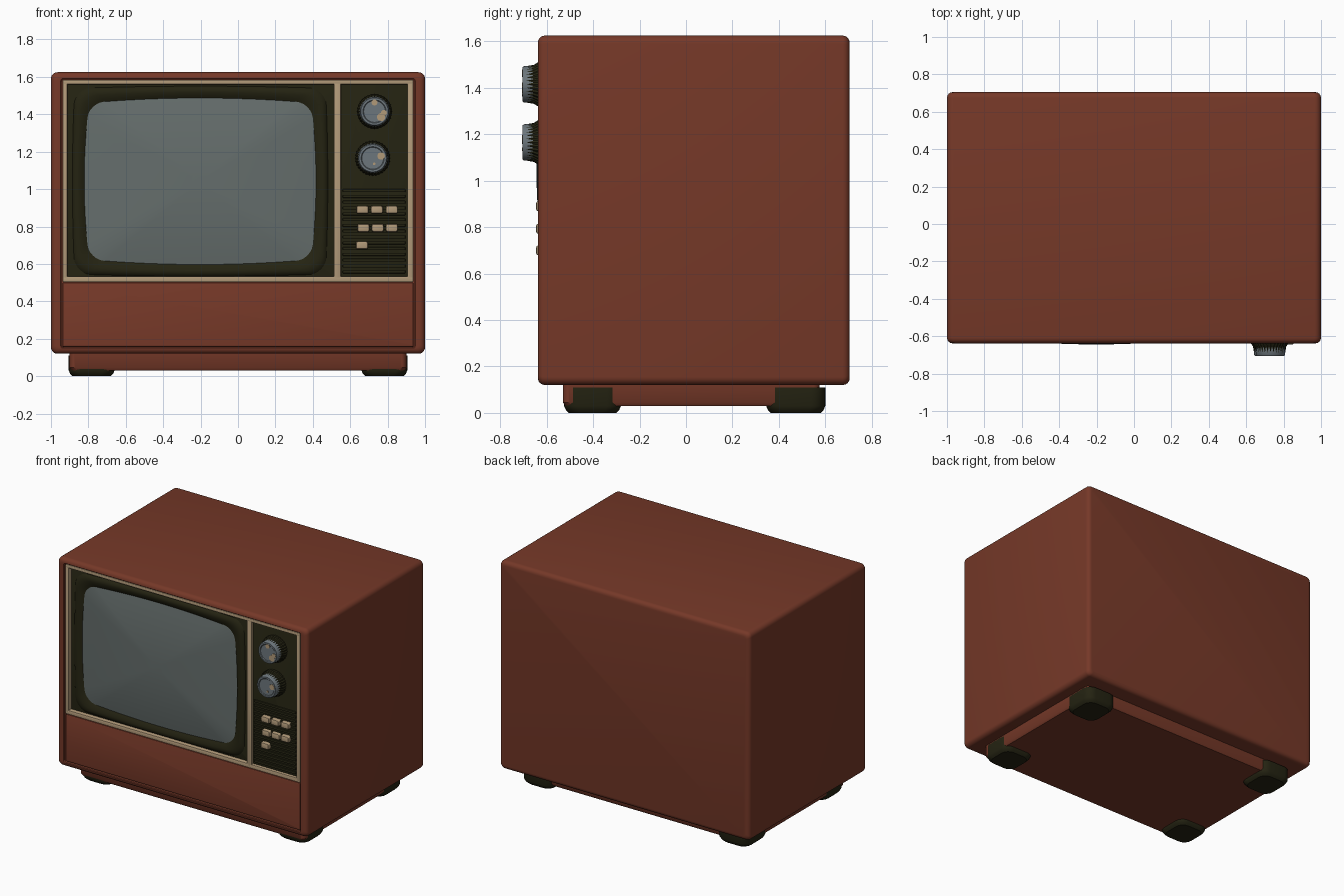
import bpy, bmesh, math

if "Cube" in bpy.data.objects:
    bpy.data.objects.remove(bpy.data.objects["Cube"])


def material(name, *rgb):
    m = bpy.data.materials.new(name)
    m.use_nodes = True
    m.diffuse_color = (*rgb, 1)
    bsdf = m.node_tree.nodes["Principled BSDF"]
    bsdf.inputs["Base Color"].default_value = (*rgb, 1)
    bsdf.inputs["Roughness"].default_value = 0.6
    return m


BROWN = material("red brown", 0.18, 0.04, 0.021)
DARK = material("dark olive", 0.018, 0.017, 0.006)
CREAM = material("cream", 0.44, 0.32, 0.19)
GLASS = material("screen grey", 0.13, 0.155, 0.15)
SILVER = material("knob grey", 0.15, 0.18, 0.20)


def rounded(x0, x1, z0, z1, r, bow=0.0):
    """Rounded rectangle whose sides bulge outward by bow."""
    cx, cz, hw, hh = (x0 + x1) / 2, (z0 + z1) / 2, (x1 - x0) / 2 - bow, (z1 - z0) / 2 - bow
    pts = []
    for k, (sx, sz) in enumerate([(1, 1), (-1, 1), (-1, -1), (1, -1)]):
        for i in range(7):
            a = math.pi / 2 * (k + i / 6)
            pts.append((sx * (hw - r) + r * math.cos(a), sz * (hh - r) + r * math.sin(a)))
    if bow:
        dense = []
        for i, p in enumerate(pts):
            q = pts[(i + 1) % len(pts)]
            steps = 10 if i % 7 == 6 else 1
            dense += [(p[0] + (q[0] - p[0]) * t / steps, p[1] + (q[1] - p[1]) * t / steps)
                      for t in range(steps)]
        pts = [(x + math.copysign(bow, x) * (1 - (z / hh) ** 2) * min(1, abs(x) / hw * 1.0),
                z + math.copysign(bow, z) * (1 - (x / hw) ** 2) * min(1, abs(z) / hh * 1.0))
               for x, z in dense]
    return [(cx + x, cz + z) for x, z in pts]


def circle(cx, cz, r, n=40, knurl=0.0):
    return [(cx + (r - knurl * (i % 2)) * math.cos(math.tau * i / n),
             cz + (r - knurl * (i % 2)) * math.sin(math.tau * i / n)) for i in range(n)]


def loft(name, mat, layers, axis="y", caps=(True, True)):
    """Skin a list of (outline, depth) layers along y or z."""
    bm = bmesh.new()
    rings = [[bm.verts.new((a, d, b) if axis == "y" else (a, b, d)) for a, b in outline]
             for outline, d in layers]
    n = len(rings[0])
    for r0, r1 in zip(rings, rings[1:]):
        for i in range(n):
            j = (i + 1) % n
            bm.faces.new((r0[i], r0[j], r1[j], r1[i]))
    if caps[0]:
        bm.faces.new(rings[0][::-1])
    if caps[1]:
        bm.faces.new(rings[-1])
    bmesh.ops.recalc_face_normals(bm, faces=bm.faces)
    if not any(caps) or not caps[0]:
        # open skins must face the front
        if sum(f.normal.y * f.calc_area() for f in bm.faces) > 0:
            bmesh.ops.reverse_faces(bm, faces=bm.faces)
    mesh = bpy.data.meshes.new(name)
    bm.to_mesh(mesh)
    bm.free()
    mesh.materials.append(mat)
    ob = bpy.data.objects.new(name, mesh)
    bpy.context.collection.objects.link(ob)
    bpy.ops.object.select_all(action="DESELECT")
    ob.select_set(True)
    bpy.context.view_layer.objects.active = ob
    bpy.ops.object.shade_smooth_by_angle(angle=math.radians(35))
    return ob


def block(name, mat, x0, x1, z0, z1, back, front, r=0.005, edge=0.005):
    """Rounded slab with a softened front edge."""
    return loft(name, mat, [
        (rounded(x0, x1, z0, z1, r), back),
        (rounded(x0, x1, z0, z1, r), front + edge),
        (rounded(x0 + edge * .3, x1 - edge * .3, z0 + edge * .3, z1 - edge * .3, r), front + edge * .3),
        (rounded(x0 + edge, x1 - edge, z0 + edge, z1 - edge, r), front)])


# Cabinet: rounded shell with a shallow open front
R = 0.03
BACK, FRONT = 0.705, -0.638


def shell(inset):
    return rounded(-1 + inset, 1 - inset, 0.12 + inset, 1.625 - inset, R + 0.005 - inset * 0.5)


arc = [math.pi / 2 * i / 4 for i in range(5)]
layers = [(shell(R * (1 - math.sin(a))), BACK - R * (1 - math.cos(a))) for a in arc]
layers += [(shell(R * (1 - math.cos(a))), FRONT + R * (1 - math.sin(a))) for a in arc]
layers += [(rounded(-0.948, 0.948, 0.148, 1.592, 0.015), FRONT),
           (rounded(-0.943, 0.943, 0.153, 1.587, 0.015), FRONT + 0.006),
           (rounded(-0.943, 0.943, 0.153, 1.587, 0.015), FRONT + 0.05)]
loft("cabinet", BROWN, layers)
block("lower_front_panel", BROWN, -0.938, 0.938, 0.157, 0.5, -0.58, -0.628, edge=0.008)

# Plinth and four feet
base = [(rounded(-0.9, 0.9, -0.53, 0.575, 0.03), z) for z in (0.14, 0.045)]
base.append((rounded(-0.89, 0.89, -0.52, 0.565, 0.03), 0.03))
loft("plinth", BROWN, base, axis="z")
for side, sx in (("left", 1), ("right", -1)):
    for end, y0, y1 in (("front", -0.525, -0.28), ("rear", 0.345, 0.6)):
        x0, x1 = sorted((sx * 0.66, sx * 0.905))
        foot = [(rounded(x0 + i, x1 - i, y0 + i, y1 - i, 0.06), z)
                for i, z in ((0, 0.11), (0, 0.03), (0.008, 0.012), (0.02, 0))]
        loft(f"{end}_{side}_foot", DARK, foot, axis="z")

# Cream trim around the screen and the controls
for name, x0, x1, z0, z1 in (("top", -0.938, 0.938, 1.56, 1.584), ("bottom", -0.938, 0.938, 0.503, 0.533),
                             ("right", -0.938, -0.912, 0.51, 1.58), ("left", 0.906, 0.938, 0.51, 1.58),
                             ("divider", 0.513, 0.55, 0.51, 1.58)):
    block(f"{name}_trim", CREAM, x0, x1, z0, z1, -0.58, -0.632)

# Screen surround: raised bead stepping down to the glass
SCREEN = (-0.822, 0.417, 0.597, 1.487)


def grown(g, r, bow):
    x0, x1, z0, z1 = SCREEN
    return rounded(x0 - g, x1 + g, z0 - g, z1 + g, r, bow)


block("screen_backing", DARK, -0.915, 0.517, 0.53, 1.565, -0.58, -0.602)
loft("screen_surround", DARK, [
    (grown(0.065, 0.09, 0.012), -0.6), (grown(0.058, 0.09, 0.013), -0.61),
    (grown(0.045, 0.09, 0.015), -0.618), (grown(0.03, 0.09, 0.018), -0.618),
    (grown(0.012, 0.085, 0.024), -0.61), (grown(-0.004, 0.08, 0.026), -0.6)], caps=(False, False))

# Domed screen glass
outline = grown(0, 0.08, 0.026)
cx, cz = (SCREEN[0] + SCREEN[1]) / 2, (SCREEN[2] + SCREEN[3]) / 2
dome = [([(cx + (x - cx) * s, cz + (z - cz) * s) for x, z in outline], -0.604 - 0.04 * (1 - s * s))
        for s in (1, 0.9, 0.78, 0.64, 0.5, 0.35, 0.2, 0.08)]
loft("screen_glass", GLASS, dome, caps=(False, True))

# Control panel with fine speaker ribs
block("control_panel", DARK, 0.545, 0.91, 0.53, 1.565, -0.58, -0.612)
for i in range(15):
    z = 0.55 + i * 0.031
    block(f"speaker_rib_{i + 1}", DARK, 0.56, 0.895, z, z + 0.016, -0.6, -0.622, r=0.003, edge=0.003)

# Two tuning knobs: knurled skirt, grey cap, cream marks
for name, x, z, marks in (("upper", 0.73, 1.415, ((0, 0.048, 0.016), (0.035, -0.03, 0.022), (0.05, -0.008, 0.016))),
                          ("lower", 0.72, 1.165, ((0.045, 0.012, 0.02), (0.008, -0.03, 0.007)))):
    loft(f"{name}_knob_skirt", DARK, [(circle(x, z, r, 64, 0.004), y) for r, y in
         ((0.094, -0.6), (0.094, -0.64), (0.084, -0.655), (0.078, -0.69))])
    loft(f"{name}_knob_cap", SILVER, [(circle(x, z, r), y) for r, y in
         ((0.08, -0.66), (0.078, -0.698), (0.073, -0.705), (0.062, -0.705), (0.058, -0.701))])
    for i, (dx, dz, r) in enumerate(marks):
        loft(f"{name}_knob_mark_{i + 1}", CREAM,
             [(circle(x + dx, z + dz, r, 16), y) for y in (-0.7, -0.7065)])

# Push buttons
for row, (z, xs) in enumerate(((0.89, (0.665, 0.742, 0.822)), (0.793, (0.67, 0.747, 0.822)), (0.7, (0.662,)))):
    for col, x in enumerate(xs):
        block(f"button_{row + 1}_{col + 1}", CREAM, x - 0.032, x + 0.032, z - 0.021, z + 0.021,
              -0.6, -0.645, r=0.008, edge=0.008)
